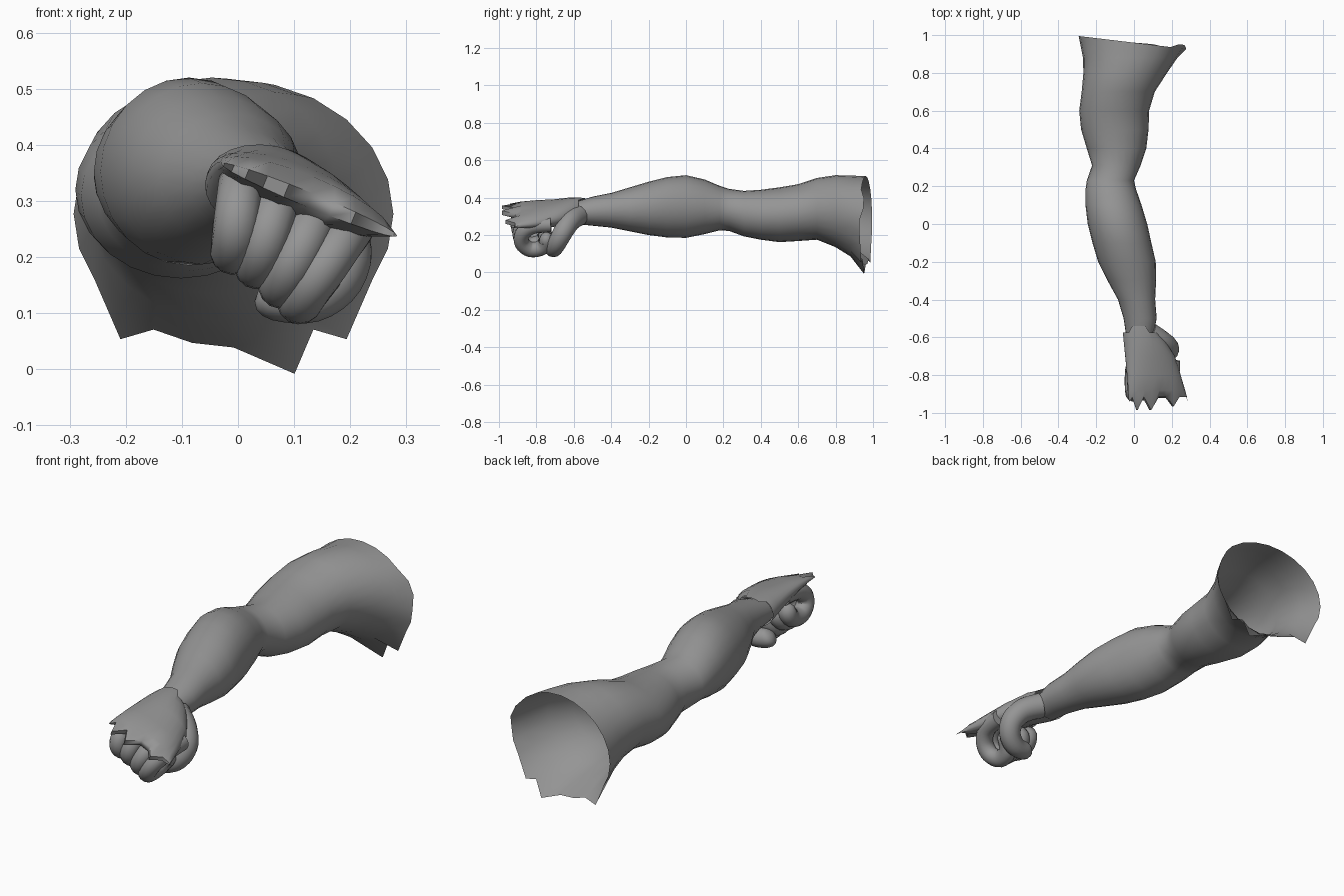
import bpy, bmesh, math
from mathutils import Vector

old = bpy.data.objects.get("Cube")
if old:
    bpy.data.objects.remove(old, do_unlink=True)

grey = bpy.data.materials.new("plain grey")
grey.use_nodes = True
grey.diffuse_color = (0.3, 0.3, 0.3, 1)
grey.node_tree.nodes["Principled BSDF"].inputs["Base Color"].default_value = (0.3, 0.3, 0.3, 1)

N = 24


def loft(name, rings, flat_end=False, round_ends=False):
    """Skin a list of closed rings with quads."""
    bm = bmesh.new()
    rows = [[bm.verts.new(p) for p in ring] for ring in rings]
    n = len(rows[0])
    for a, b in zip(rows, rows[1:]):
        for i in range(n):
            j = (i + 1) % n
            bm.faces.new((a[i], a[j], b[j], b[i]))
    if flat_end:
        r = rows[-1]
        for i in range(n // 2):
            quad = [r[i], r[i + 1], r[n - i - 1], r[(n - i) % n]]
            bm.faces.new(list(dict.fromkeys(quad)))
    if round_ends:
        bm.faces.new(rows[0])
        bm.faces.new(rows[-1])
    bmesh.ops.recalc_face_normals(bm, faces=bm.faces)
    mesh = bpy.data.meshes.new(name)
    bm.to_mesh(mesh)
    bm.free()
    mesh.materials.append(grey)
    ob = bpy.data.objects.new(name, mesh)
    bpy.context.collection.objects.link(ob)
    bpy.ops.object.select_all(action='DESELECT')
    ob.select_set(True)
    bpy.context.view_layer.objects.active = ob
    bpy.ops.object.shade_smooth_by_angle(angle=math.radians(60))


def oval(y, cx, cz, rx, rz, tilt=0):
    """Ring across the arm, tilted so its left side drops."""
    c, s = math.cos(tilt), math.sin(tilt)
    pts = []
    for i in range(N):
        t = math.tau * i / N
        u, v = rx * math.cos(t), rz * math.sin(t)
        pts.append(Vector((cx + u * c + v * s, y, cz - u * s + v * c)))
    return pts


def smooth_path(pts, steps=4):
    """Catmull-Rom samples through a few points."""
    p = [pts[0]] + pts + [pts[-1]]
    out = []
    for a, b, c, d in zip(p, p[1:], p[2:], p[3:]):
        for k in range(steps):
            t = k / steps
            out.append(0.5 * (2 * b + (c - a) * t + (2 * a - 5 * b + 4 * c - d) * t * t
                              + (3 * b - a - 3 * c + d) * t ** 3))
    return out + [pts[-1]]


def digit(name, pts, base, tip, side):
    """Tapered tube with a domed tip; side is the axis it curls around."""
    path = smooth_path([Vector(p) for p in pts])
    side = Vector(side).normalized()
    last = len(path) - 1
    rings = []
    for k, p in enumerate(path):
        d = (path[min(k + 1, last)] - path[max(k - 1, 0)]).normalized()
        u = (side - d * side.dot(d)).normalized()
        w = d.cross(u)
        r = base + (tip - base) * k / last
        left = min(1, (last - k) / 4)
        r *= math.sqrt(max(.04, 1 - (1 - left) ** 2))
        rings.append([p + (u * math.cos(math.tau * i / 14) + w * math.sin(math.tau * i / 14)) * r
                      for i in range(14)])
    loft(name, rings, round_ends=True)


# Arm: y, then left/right and bottom/top limits of each section
sections = [
    (-.6, -.04, .1, .26, .375), (-.5, -.055, .12, .25, .405), (-.4, -.085, .112, .24, .425),
    (-.3, -.14, .117, .22, .455), (-.2, -.19, .115, .2, .485), (-.1, -.22, .092, .187, .51),
    (0, -.245, .07, .185, .52), (.1, -.257, .04, .205, .497), (.18, -.257, .012, .225, .463),
    (.23, -.25, .0, .222, .447), (.31, -.222, .035, .193, .436), (.4, -.25, .065, .175, .442),
    (.5, -.28, .077, .162, .455), (.6, -.29, .08, .168, .472), (.7, -.277, .11, .175, .505),
    (.8, -.268, .175, .135, .52), (.88, -.27, .23, .085, .518)]
rings = [oval(y, (a + b) / 2, (c + d) / 2, (b - a) / 2, (d - c) / 2) for y, a, b, c, d in sections]

# Ragged open shoulder edge
edge = oval(.96, -.008, .277, .285, .238)
for i, p in enumerate(edge):
    p.y -= .12 * p.x
    if i in (15, 19, 21):
        p.z -= .055
    if i == 19:
        p.x += .035
    if i in (1, 2):
        p.y += .02
rings.append(edge)
loft("arm", rings)

# Back of the hand and palm, with a ragged cuff and a toothed front edge
hand = [oval(-.56, .033, .326, .092, .073, .06), oval(-.62, .055, .325, .112, .074, .2),
        oval(-.7, .085, .318, .138, .063, .32), oval(-.8, .105, .312, .153, .052, .38),
        oval(-.88, .12, .308, .163, .038, .39), oval(-.92, .127, .302, .17, .013, .39)]
for i, p in enumerate(hand[0]):
    p.y += .02 if 4 < i < 9 else -.015
teeth = {0: -.945, 4: -.965, 7: -.985, 9: -.985, 11: -.94}
for i, p in enumerate(hand[-1]):
    p.y = teeth.get(min(i, N - i), -.915)
loft("hand", hand, flat_end=True)

# Four curled fingers, stepping down toward the thumb side
curl = [(-.74, .0), (-.84, -.01), (-.892, -.05), (-.895, -.1), (-.85, -.135),
        (-.79, -.125), (-.765, -.085), (-.79, -.06)]
names = ("little", "ring", "middle", "index")
for k, (x, z) in enumerate(((.005, .335), (.075, .312), (.145, .28), (.205, .255))):
    lean = .1 + .2 * k
    path = [(x + lean * dz, y + .006 * k, z + dz * (.92 + .02 * k)) for y, dz in curl]
    digit(names[k] + "_finger", path, .04, .042, (1, 0, -.3))

# Thumb with a fleshy base, folded under the fingers
digit("thumb", [(.08, -.58, .305), (.145, -.62, .275), (.185, -.655, .22), (.175, -.685, .165),
                (.13, -.705, .13), (.07, -.715, .13), (.04, -.72, .145)], .06, .04, (0, 1, .2))
